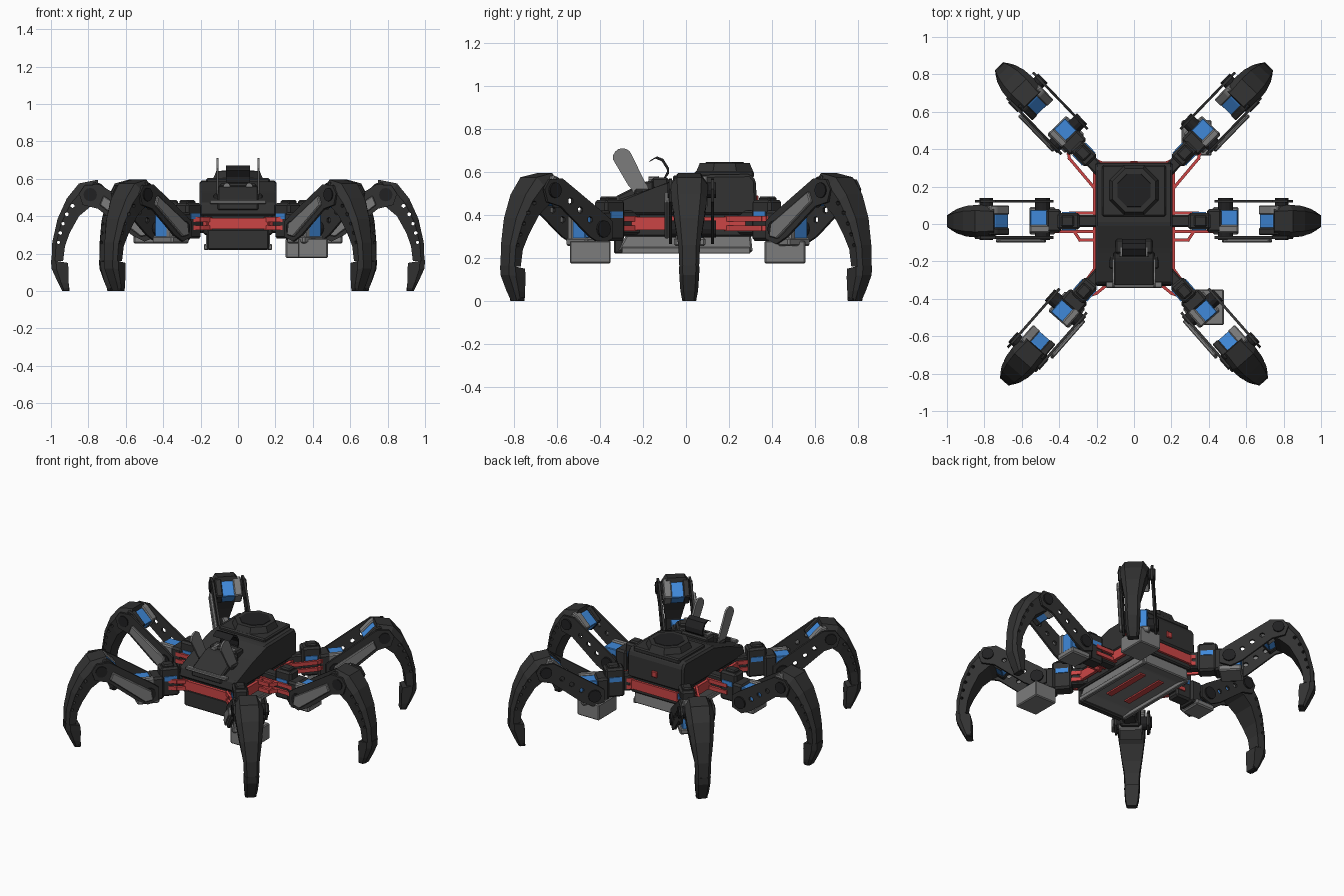
import bpy, bmesh
from math import radians, cos, sin, pi
from mathutils import Vector, Matrix

if "Cube" in bpy.data.objects:
    bpy.data.objects.remove(bpy.data.objects["Cube"])


def mat(name, c):
    m = bpy.data.materials.new(name)
    m.diffuse_color = (*c, 1)
    m.use_nodes = True
    m.node_tree.nodes["Principled BSDF"].inputs["Base Color"].default_value = m.diffuse_color
    return m


DARK = mat("dark", (.032, .032, .032))
BLACK = mat("black", (.015, .015, .016))
RED = mat("red", (.6, .06, .06))
BLUE = mat("blue", (.05, .25, .7))
GREY = mat("grey", (.2, .2, .2))


def mesh(name, bm, m):
    bmesh.ops.recalc_face_normals(bm, faces=bm.faces)
    me = bpy.data.meshes.new(name)
    bm.to_mesh(me)
    bm.free()
    me.materials.append(m)
    return me


def add(me, name=None):
    o = bpy.data.objects.new(name or me.name, me)
    bpy.context.collection.objects.link(o)
    return o


def chamfer(bm, b):
    if b:
        bmesh.ops.bevel(bm, geom=bm.edges[:], offset=b, segments=1, affect='EDGES')


def box(name, x, y, z, m, b=.008):
    bm = bmesh.new()
    bmesh.ops.create_cube(bm, size=1)
    for v in bm.verts:
        v.co = Vector([(a[0] + a[1]) / 2 + c * (a[1] - a[0]) for a, c in zip((x, y, z), v.co)])
    chamfer(bm, b)
    return mesh(name, bm, m)


def prism(name, pts, lo, hi, m, axis='x', b=0):
    # outline extruded along x (points are y,z) or along y (points are x,z)
    f = (lambda p, t: (t, *p)) if axis == 'x' else (lambda p, t: (p[0], t, p[1]))
    bm = bmesh.new()
    r = [[bm.verts.new(f(p, t)) for p in pts] for t in (lo, hi)]
    bm.faces.new(r[0])
    bm.faces.new(r[1])
    for i in range(len(pts)):
        j = (i + 1) % len(pts)
        bm.faces.new((r[0][i], r[0][j], r[1][j], r[1][i]))
    chamfer(bm, b)
    return mesh(name, bm, m)


def loft(name, secs, m):
    # chamfered cross-sections: outer point, inner point, half width
    bm, rings = bmesh.new(), []
    for o, i, w in secs:
        o, i = Vector(o), Vector(i)
        k = o.lerp(i, .3)
        ring = [(o, -.65), (o, .65), (k, 1), (i, .9), (i, -.9), (k, -1)]
        rings.append([bm.verts.new((p.x, w * s, p.y)) for p, s in ring])
    for a, c in zip(rings, rings[1:]):
        for i in range(6):
            j = (i + 1) % 6
            bm.faces.new((a[i], a[j], c[j], c[i]))
    bm.faces.new(rings[0])
    bm.faces.new(rings[-1])
    return mesh(name, bm, m)


def cylinder(name, c, r1, r2, h, n, m, axis='z'):
    bm = bmesh.new()
    bmesh.ops.create_cone(bm, cap_ends=True, segments=n, radius1=r1, radius2=r2, depth=h)
    R = Matrix.Rotation(pi / 2, 4, 'X') if axis == 'y' else Matrix.Rotation(pi / n, 4, 'Z')
    bm.transform(Matrix.Translation(c) @ R)
    return mesh(name, bm, m)


def pierce(me, holes):
    # drill holes sideways through a plate
    bm = bmesh.new()
    for r, z, rad in holes:
        M = Matrix.Translation((r, 0, z)) @ Matrix.Rotation(pi / 2, 4, 'X')
        bmesh.ops.create_cone(bm, cap_ends=True, segments=6, radius1=rad, radius2=rad, depth=.5, matrix=M)
    cut, o = add(mesh("hole_cutter", bm, BLACK)), add(me)
    md = o.modifiers.new("holes", 'BOOLEAN')
    md.operation, md.object, md.solver = 'DIFFERENCE', cut, 'EXACT'
    out = bpy.data.meshes.new_from_object(o.evaluated_get(bpy.context.evaluated_depsgraph_get()))
    out.name = me.name
    bpy.data.objects.remove(o)
    bpy.data.objects.remove(cut)
    return out


def rails(name, paths, w, z0, z1, m):
    # flat upright strips along polylines, mirrored in x
    for path in paths:
        for a, c in zip(path, path[1:]):
            for s in (1, -1):
                p, q = Vector((a[0] * s, a[1])), Vector((c[0] * s, c[1]))
                d = q - p
                me = box(name, (-.008, d.length + .008), (-w / 2, w / 2), (z0, z1), m, 0)
                me.transform(Matrix.Translation((*p, 0)) @ d.to_3d().to_track_quat('X', 'Z').to_matrix().to_4x4())
                add(me)


# body shell, belly tray and core
add(prism("body_shell", [(.33, .40), (.325, .56), (.30, .59), (.0, .585), (-.14, .53), (-.32, .47), (-.335, .40)],
          -.207, .207, DARK, b=.012))
add(box("body_core", (-.185, .185), (-.32, .32), (.30, .42), DARK))
add(prism("belly_tray", [(-.27, .32), (-.32, .23), (-.22, .245), (.22, .245), (.31, .225), (.30, .32)], -.17, .17, GREY, b=.008))
add(box("belly_front_panel", (-.165, .165), (-.335, -.29), (.22, .33), DARK))
for s in (-1, 1):
    add(box("belly_rail", (s * .17 - .012, s * .17 + .012), (-.3, .3), (.22, .25), GREY, .004))
    add(box("belly_red_strip", (s * .07 - .02, s * .07 + .02), (-.15, .17), (.236, .25), RED, 0))
add(box("rear_button", (-.02, .02), (.325, .338), (.45, .49), RED, .004))

# top deck, dome and front nose
add(box("top_deck", (-.17, .17), (.04, .315), (.57, .605), DARK, .008))
add(cylinder("top_dome", (0, .18, .62), .145, .125, .045, 8, DARK))
add(cylinder("dome_cap", (0, .18, .638), .1, .095, .014, 8, BLACK))
add(prism("front_nose", [(-.15, .46), (-.15, .56), (-.19, .555), (-.33, .485), (-.335, .43)], -.11, .11, DARK, b=.008))
add(box("front_grille", (-.15, .15), (-.342, -.31), (.465, .485), GREY, .004))
add(box("front_sensor", (-.1, .1), (-.16, -.08), (.52, .575), DARK, .01))
for s in (-1, 1):
    add(cylinder("sensor_eye", (s * .06, -.15, .56), .02, .018, .05, 10, GREY, 'y'))

# curved visor above the sensor
outer = [(-.165, .655), (-.135, .672), (-.105, .66), (-.08, .62), (-.08, .59), (-.105, .56)]
inner = [(y - .008, z - .01) for y, z in outer]
add(prism("visor", outer + inner[::-1], -.065, .065, BLACK))

# rounded upright paddles on the front of the body
e = [(-.295 + .045 * cos(t), .665 + .045 * sin(t)) for t in [radians(20 + 24 * i) for i in range(8)]]
for s in (-1, 1):
    add(prism("paddle", e + [(-.27, .54), (-.22, .48), (-.16, .49)], s * .11 - .006, s * .11 + .006, GREY))
    add(box("paddle_mount", (s * .11 - .02, s * .11 + .02), (-.24, -.15), (.46, .52), DARK))

# red frame around the body and the hips
rails("red_frame", [[(0, -.33), (.16, -.33), (.208, -.28), (.208, .28), (.17, .325), (0, .325)]], .02, .33, .39, RED)
brackets = [[(.17, .325), (.33, .40), (.35, .375), (.345, .35), (.21, .19)],
            [(.15, -.33), (.2, -.37), (.31, -.41)], [(.21, -.24), (.31, -.375)],
            [(.2, -.04), (.42, -.04)], [(.2, .06), (.34, .06)], [(.2, -.085), (.29, -.085), (.32, -.04)]]
rails("red_bracket_upper", brackets, .016, .37, .395, RED)
rails("red_bracket_lower", brackets, .016, .325, .35, RED)

# one leg, pointing along +x from its hip
femur = [(.13, .29), (.20, .265), (.27, .30), (.45, .44), (.53, .46), (.55, .52), (.52, .565), (.44, .57), (.17, .40), (.13, .37)]
fholes = [(.27, .378, .016), (.33, .423, .016), (.39, .465, .016)]
tibia = [((.45, .595), (.43, .475), .08), ((.55, .575), (.49, .45), .088), ((.615, .495), (.55, .40), .082),
         ((.665, .385), (.60, .31), .066), ((.693, .26), (.625, .24), .05), ((.697, .16), (.635, .16), .046)]
foot = [((.70, .165), (.61, .15), .048), ((.697, .12), (.605, .11), .046), ((.665, .05), (.605, .04), .041),
        ((.64, 0), (.60, 0), .032)]
tholes = [(.585, .455, .011), (.615, .41, .011), (.635, .36, .01), (.65, .31, .01), (.66, .26, .009)]
leg = [
    box("hip_arm", (-.12, .09), (-.032, .032), (.31, .42), DARK),
    box("hip_servo", (-.01, .11), (-.045, .045), (.28, .47), DARK, .012),
    box("hip_servo_band", (.01, .085), (-.05, .05), (.385, .415), BLUE, 0),
    box("hip_cap", (.02, .09), (-.03, .03), (.46, .485), DARK, .008),
    box("shoulder_yoke", (.09, .17), (-.06, .065), (.27, .42), DARK, .012),
    box("shoulder_servo", (.16, .255), (-.055, .06), (.285, .41), BLUE, .004),
    box("shoulder_servo_cap", (.15, .26), (-.062, -.02), (.28, .42), GREY),
    box("shoulder_servo_base", (.12, .26), (-.07, .075), (.255, .295), GREY),
    pierce(prism("femur_plate", femur, .1, .114, DARK, 'y'), fholes),
    pierce(prism("femur_plate", femur, -.094, -.08, DARK, 'y'), fholes),
    prism("femur_cover", [(.17, .30), (.22, .29), (.44, .46), (.42, .51), (.18, .36)], -.114, -.094, GREY, 'y', .005),
    cylinder("shoulder_axle", (.19, .012, .335), .04, .04, .225, 12, BLACK, 'y'),
    cylinder("knee_axle", (.49, .012, .515), .036, .036, .225, 12, BLACK, 'y'),
    prism("knee_servo", [(.37, .50), (.42, .44), (.51, .50), (.47, .575), (.44, .565)], -.055, .06, BLUE, 'y', .004),
    prism("knee_servo_cap", [(.365, .505), (.42, .432), (.51, .50), (.47, .585), (.435, .575)], .035, .085, GREY, 'y', .006),
    prism("knee_servo_end", [(.365, .505), (.42, .432), (.51, .50), (.47, .585), (.435, .575)], -.075, -.035, DARK, 'y', .006),
    pierce(loft("shin", tibia, DARK), tholes),
    loft("foot", foot, DARK),
    box("toe_pad", (.603, .637), (-.034, .034), (0, .018), BLACK, .003),
]

# six legs: three on the right, mirrored to the left
for spot, x, y, ang in (("rear", .235, .34, 46), ("middle", .3, .015, 0), ("front", .232, -.318, -48.7)):
    M = Matrix.Translation((x, y, 0)) @ Matrix.Rotation(radians(ang), 4, 'Z')
    for side, s in (("right", 1), ("left", -1)):
        for part in leg:
            me = part.copy()
            me.transform(Matrix.Diagonal((s, 1, 1, 1)) @ M)
            if s < 0:
                me.flip_normals()
            add(me, f"{spot}_{side}_{part.name.split('.')[0]}")

# grey packs hanging under the right corner legs
for x, y in ((.40, -.445), (.335, .46)):
    add(box("hanging_pack", (x - .08, x + .08), (y - .095, y + .095), (.175, .28), GREY, .006))
